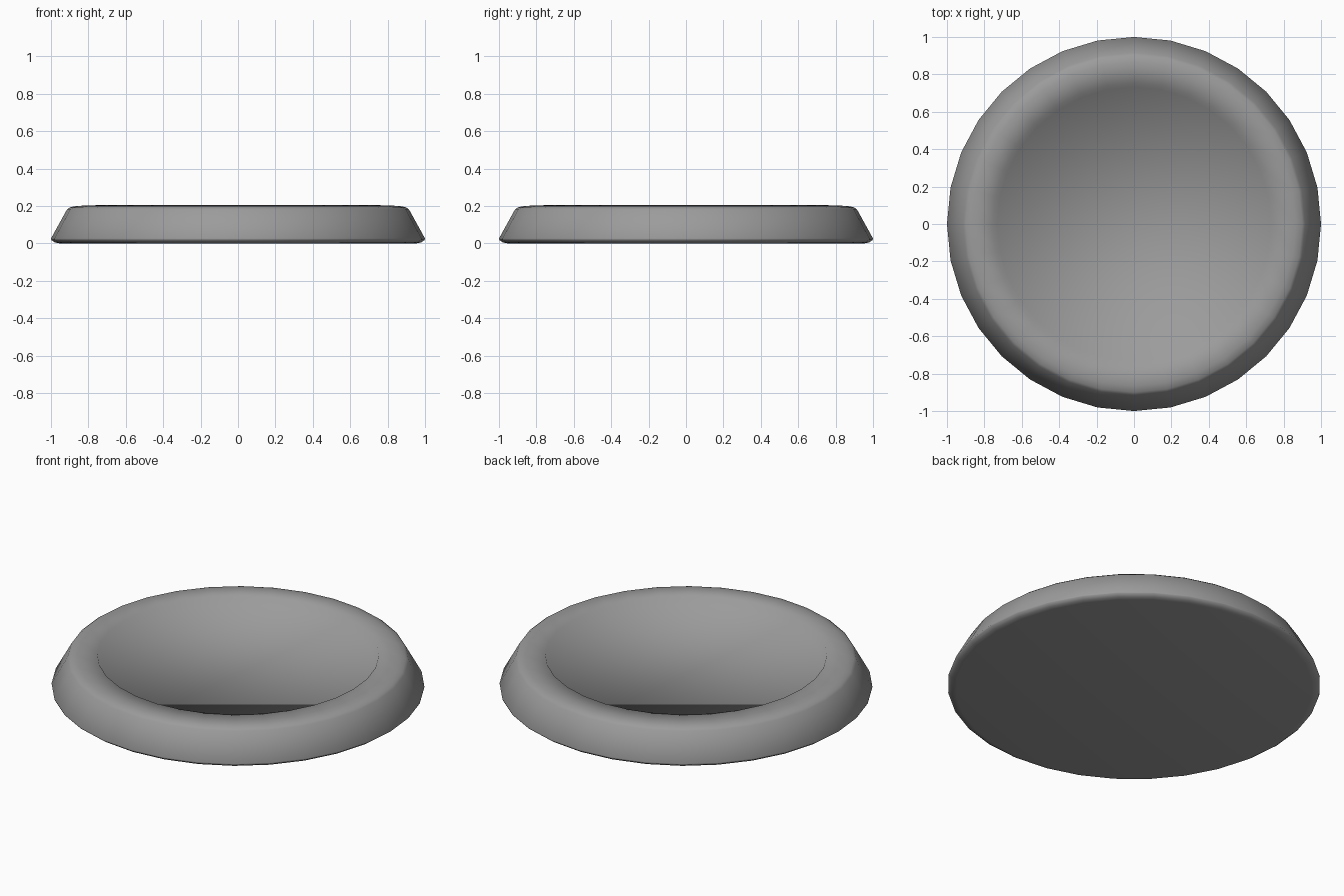
import bpy, bmesh
from math import sin, cos, tau

if "Cube" in bpy.data.objects:
    bpy.data.objects.remove(bpy.data.objects["Cube"])

SIDES = 32

# Radius / height profile, from the underside, over the rim, down to the floor
PROFILE = [
    (0.955, 0.0), (0.98, 0.005), (0.998, 0.018), (1.0, 0.026),  # rounded foot
    (0.915, 0.18), (0.90, 0.192), (0.865, 0.20),                # sloped wall and outer lip
    (0.755, 0.204),                                             # crest of the rim
    (0.732, 0.16),                                              # shallow inner wall
]

bm = bmesh.new()
rings = [[bm.verts.new((r * cos(tau * i / SIDES), r * sin(tau * i / SIDES), z))
          for i in range(SIDES)] for r, z in PROFILE]

# Walls between neighbouring rings
for low, high in zip(rings, rings[1:]):
    for i in range(SIDES):
        j = (i + 1) % SIDES
        bm.faces.new((low[i], low[j], high[j], high[i]))

# Underside and shallow sunken floor
bm.faces.new(rings[0][::-1])
bm.faces.new(rings[-1])

for face in bm.faces:
    face.smooth = True

mesh = bpy.data.meshes.new("round_dish")
bm.to_mesh(mesh)
bm.free()

# Darker grey
grey = bpy.data.materials.new("grey")
grey.diffuse_color = (0.33, 0.33, 0.33, 1)
grey.use_nodes = True
grey.node_tree.nodes["Principled BSDF"].inputs["Base Color"].default_value = grey.diffuse_color
mesh.materials.append(grey)

dish = bpy.data.objects.new("round_dish", mesh)
bpy.context.collection.objects.link(dish)
